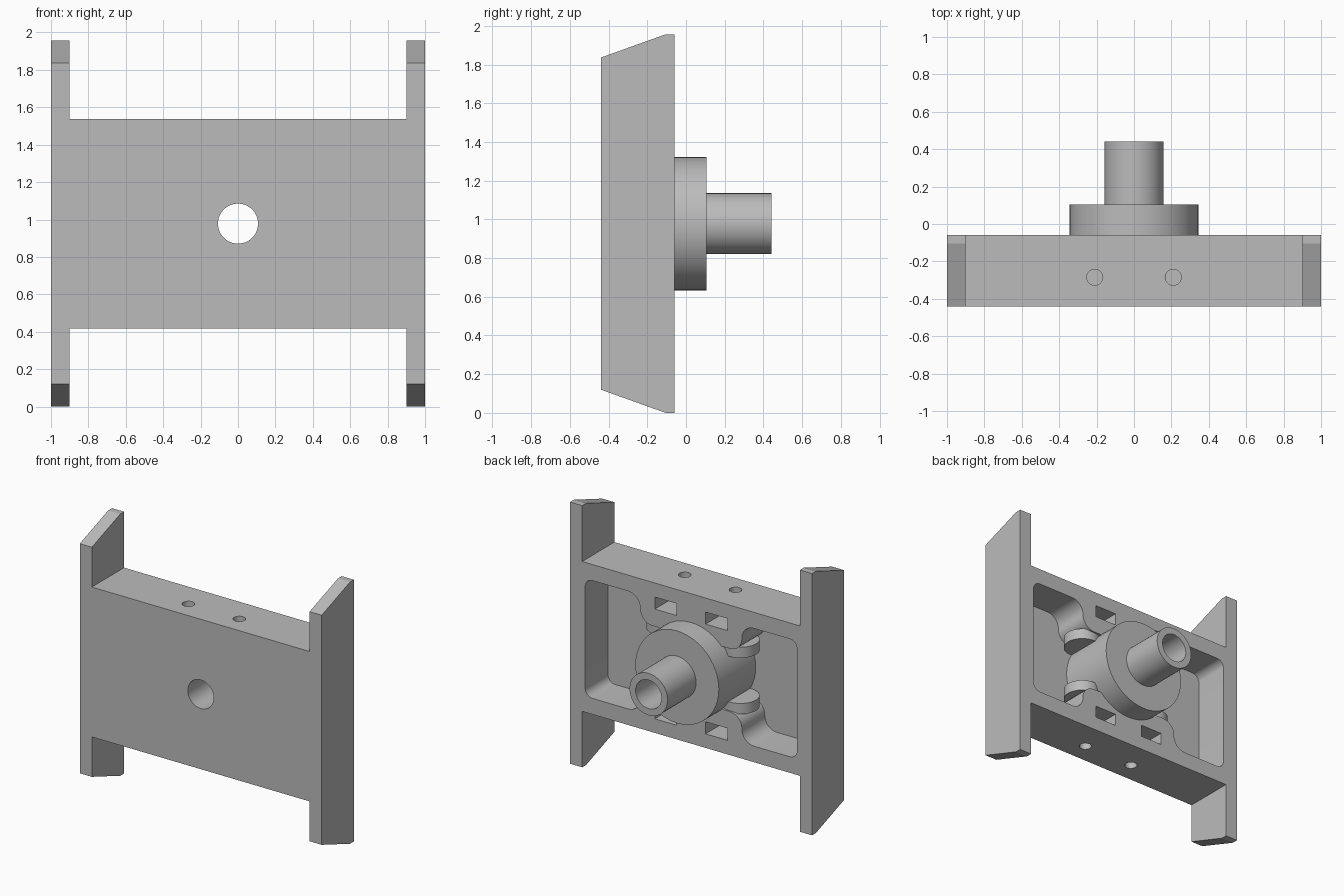
import bpy, bmesh, math
from mathutils import Vector

cube = bpy.data.objects.get("Cube")
if cube:
    bpy.data.objects.remove(cube, do_unlink=True)

MID = 0.978          # height of the shaft axis
FRONT, BACK, FLOOR = -0.44, -0.06, -0.33
BORE = 0.107

grey = bpy.data.materials.new("plain grey")
grey.use_nodes = True
grey.diffuse_color = (0.5, 0.5, 0.5, 1)
grey.node_tree.nodes["Principled BSDF"].inputs["Base Color"].default_value = (0.5, 0.5, 0.5, 1)


def finish(name, bm):
    bmesh.ops.recalc_face_normals(bm, faces=bm.faces)
    mesh = bpy.data.meshes.new(name)
    bm.to_mesh(mesh)
    bm.free()
    mesh.materials.append(grey)
    ob = bpy.data.objects.new(name, mesh)
    bpy.context.collection.objects.link(ob)
    return ob


def prism(name, points, offset):
    """Extrude a closed outline of 3D points along an offset."""
    bm = bmesh.new()
    face = bm.faces.new([bm.verts.new(p) for p in points])
    new = bmesh.ops.extrude_face_region(bm, geom=[face])["geom"]
    verts = [g for g in new if isinstance(g, bmesh.types.BMVert)]
    bmesh.ops.translate(bm, verts=verts, vec=offset)
    if not face.is_valid or len(bm.faces) < len(points) + 2:
        bm.faces.new([v for v in bm.verts if v not in verts])
    return finish(name, bm)


def box(name, x0, x1, y0, y1, z0, z1):
    pts = [(x0, y0, z0), (x1, y0, z0), (x1, y0, z1), (x0, y0, z1)]
    return prism(name, pts, (0, y1 - y0, 0))


def circle(r, n=48):
    return [(r * math.cos(math.tau * i / n), r * math.sin(math.tau * i / n)) for i in range(n)]


def rounded(corners, steps=8):
    """Replace each (x, z, radius) corner with a fillet arc."""
    out = []
    for i, (x, z, r) in enumerate(corners):
        p = Vector((x, z))
        a = (Vector(corners[i - 1][:2]) - p).normalized()
        b = (Vector(corners[(i + 1) % len(corners)][:2]) - p).normalized()
        for k in range(steps + 1):
            t = math.pi / 2 * k / steps
            out.append(p + r * (a * (1 - math.sin(t)) + b * (1 - math.cos(t))))
    return out


def cut(target, cutter):
    mod = target.modifiers.new("cut", "BOOLEAN")
    mod.operation, mod.solver, mod.object = "DIFFERENCE", "EXACT", cutter
    bpy.context.view_layer.objects.active = target
    bpy.ops.object.modifier_apply(modifier=mod.name)
    bpy.data.objects.remove(cutter, do_unlink=True)


def smooth(ob):
    bpy.ops.object.select_all(action="DESELECT")
    ob.select_set(True)
    bpy.context.view_layer.objects.active = ob
    bpy.ops.object.shade_smooth_by_angle(angle=math.radians(30))


# Side rails with sloped ends
profile = [(FRONT, 0.12), (-0.105, 0), (BACK, 0), (BACK, 2 * MID), (-0.105, 2 * MID),
           (FRONT, 2 * MID - 0.12)]
for side, x in (("left", 0.9), ("right", -1.0)):
    prism(side + "_rail", [(x, y, z) for y, z in profile], (0.1, 0, 0))

# Centre plate, open at the back
plate = box("centre_plate", -0.9, 0.9, FRONT, BACK, MID - 0.56, MID + 0.56)

# Stepped pocket with rounded corners
quarter = [(0.42, 0.235, 0.1), (0.42, 0.44, 0.1), (0.876, 0.44, 0.06)]
corners = []
for sx, sz in ((1, 1), (1, -1), (-1, -1), (-1, 1)):
    q = [(sx * x, sz * z, r) for x, z, r in quarter]
    corners += q if sx == sz else q[::-1]
cut(plate, prism("pocket", [(p.x, FLOOR, MID + p.y) for p in rounded(corners)], (0, 0.5, 0)))

# Shaft bore through the plate
cut(plate, prism("bore", [(x, -0.6, MID + z) for x, z in circle(BORE)], (0, 0.4, 0)))

# Nut slots and screw holes, above and below
for sx in (-1, 1):
    for sz in (-1, 1):
        x, z = sx * 0.21, MID + sz * 0.41
        cut(plate, box("nut_slot", x - 0.09, x + 0.09, -0.36, 0.1, z - 0.045, z + 0.045))
        ring = [(x + a, -0.285 + b, MID + sz * 0.3) for a, b in circle(0.043, 24)]
        cut(plate, prism("screw_hole", ring, (0, 0, sz * 0.4)))
smooth(plate)

# Hub and hollow shaft turned about the y axis
bm = bmesh.new()
lathe = [(BORE, FLOOR), (0.345, FLOOR), (0.345, 0.105), (0.157, 0.105), (0.157, 0.442), (BORE, 0.442)]
rings = [[bm.verts.new((x, y, MID + z)) for x, z in circle(r)] for r, y in lathe]
for i, ring in enumerate(rings):
    last = rings[i - 1]
    for k in range(len(ring)):
        bm.faces.new((last[k - 1], last[k], ring[k], ring[k - 1]))
smooth(finish("hub_and_shaft", bm))

# Round pads on the pocket steps beside the hub
for sx, side in ((1, "left"), (-1, "right")):
    for sz, level in ((1, "upper"), (-1, "lower")):
        ring = [(sx * 0.31 + a, -0.2 + b, MID + sz * 0.25) for a, b in circle(0.13, 32)]
        smooth(prism(level + "_" + side + "_pad", ring, (0, 0, -sz * 0.08)))
